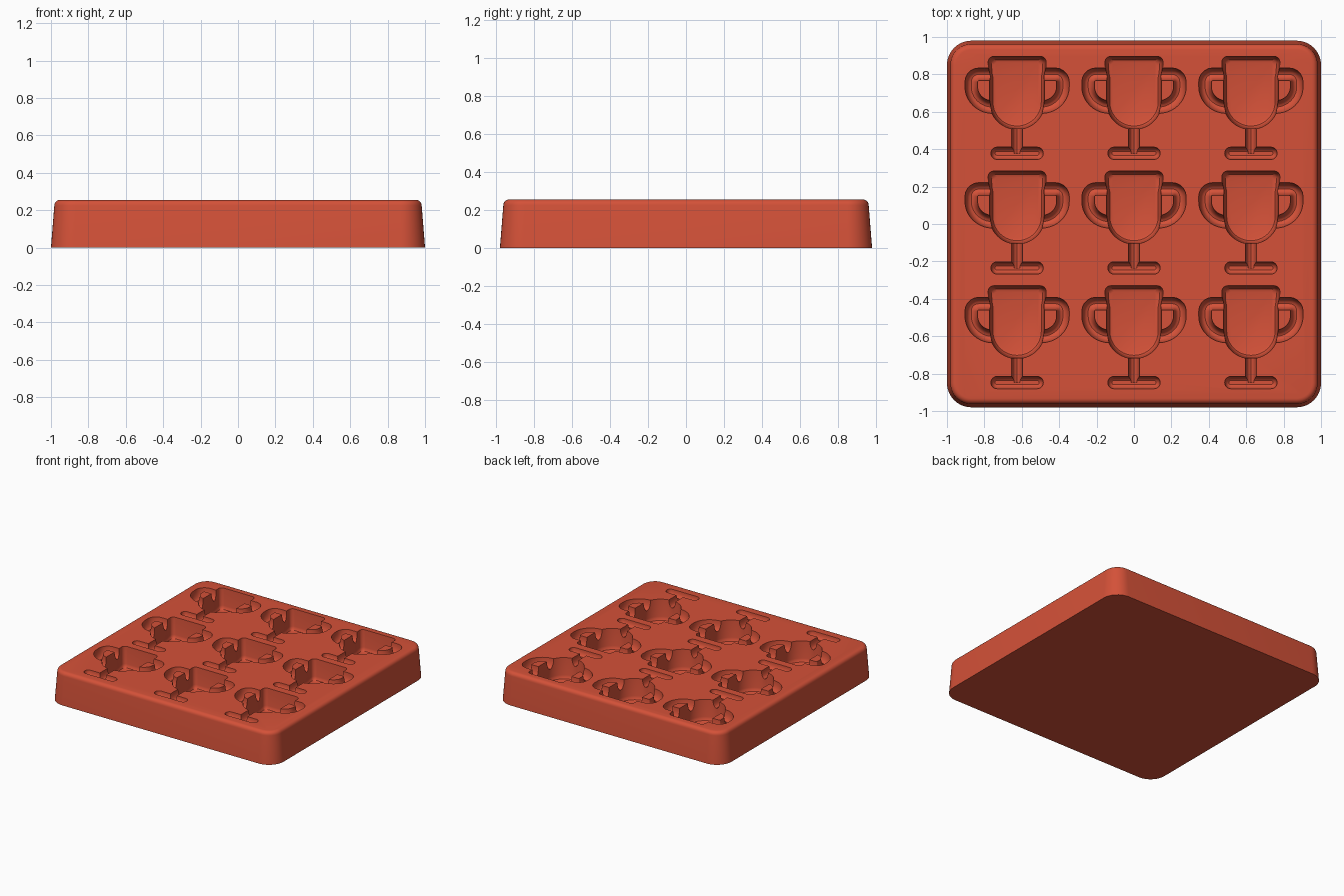
import bpy
import bmesh
from math import sin, cos, pi, radians
from mathutils import Vector

if "Cube" in bpy.data.objects:
    bpy.data.objects.remove(bpy.data.objects["Cube"])

TOP = 0.255          # height of the tray
PITCH = (0.625, 0.613)   # spacing of the cavities

red = bpy.data.materials.new("red_silicone")
red.use_nodes = True
red.diffuse_color = (0.66, 0.083, 0.04, 1)
red.node_tree.nodes["Principled BSDF"].inputs["Base Color"].default_value = red.diffuse_color


def rounded_rect(hx, hy, r, z, y0=0, steps=10):
    """Ring of points around a rounded rectangle."""
    ring = []
    for k, (sx, sy) in enumerate([(1, 1), (-1, 1), (-1, -1), (1, -1)]):
        for i in range(steps + 1):
            a = (k + i / steps) * pi / 2
            ring.append(Vector((sx * (hx - r) + r * cos(a),
                                y0 + sy * (hy - r) + r * sin(a), z)))
    return ring


def sweep(path, radius, depth, sides=20):
    """Rings of an upright ellipse carried along a flat path."""
    pts = [Vector((x, y, TOP + 0.002)) for x, y in path]
    rings = []
    for i, p in enumerate(pts):
        t = (pts[min(i + 1, len(pts) - 1)] - pts[max(i - 1, 0)]).normalized()
        side = Vector((-t.y, t.x, 0))
        rings.append([p + side * radius * cos(2 * pi * k / sides)
                      + Vector((0, 0, depth * sin(2 * pi * k / sides))) for k in range(sides)])
    return rings


def loft(bm, rings, shift=(0, 0)):
    """Closed skin through a list of rings, with both ends capped."""
    move = Vector((shift[0], shift[1], 0))
    rows = [[bm.verts.new(p + move) for p in ring] for ring in rings]
    n = len(rows[0])
    for a, b in zip(rows, rows[1:]):
        for i in range(n):
            bm.faces.new((a[i], a[(i + 1) % n], b[(i + 1) % n], b[i]))
    bm.faces.new(rows[0])
    bm.faces.new(rows[-1])


def make_object(name, bm):
    bmesh.ops.recalc_face_normals(bm, faces=bm.faces)
    mesh = bpy.data.meshes.new(name)
    bm.to_mesh(mesh)
    bm.free()
    mesh.materials.append(red)
    obj = bpy.data.objects.new(name, mesh)
    bpy.context.collection.objects.link(obj)
    return obj


# Tray block: drafted sides and a rounded top edge
bm = bmesh.new()
edge = [(0, 0), (0.018, 0.225)]
edge += [(0.018 + 0.03 * (1 - cos(a)), 0.225 + 0.03 * sin(a))
         for a in [radians(d) for d in (18, 36, 54, 72, 90)]]
loft(bm, [rounded_rect(1 - i, 0.98 - i, 0.13 - i, z) for i, z in edge])
tray = make_object("mould_tray", bm)

# Goblet bowl: half outline mirrored, then sunk with a rounded floor edge
half = [(0.125 + 0.03 * sin(a), 0.253 + 0.03 * cos(a))
        for a in [i * pi / 12 for i in range(7)]]
half += [(0.153, 0.21), (0.147, 0.18)]
half += [(0.147 * cos(a), 0.035 - 0.142 * sin(a)) for a in [i * pi / 28 for i in range(14)]]
bowl = half + [(0, -0.107)] + [(-x, y) for x, y in reversed(half)]


def bowl_ring(inset, z):
    return [Vector((x * (1 - inset / 0.15), 0.088 + (y - 0.088) * (1 - inset / 0.195), z))
            for x, y in bowl]


wall = [(0, 0.3), (0, TOP), (0.008, 0.12), (0.011, 0.105), (0.018, 0.093), (0.03, 0.088)]
bowl_rings = [bowl_ring(i, z) for i, z in wall]

# Handle: across the top, round the corner and sweeping back to the bowl
handle = [(0.115, 0.187), (0.16, 0.187), (0.205, 0.187)]
handle += [(0.205 + 0.04 * sin(a), 0.147 + 0.04 * cos(a)) for a in [i * pi / 10 for i in range(1, 6)]]
handle += [(0.13 + 0.115 * cos(a), 0.12 - 0.108 * sin(a)) for a in [i * pi / 20 for i in range(11)]]
handle += [(0.1, 0.012)]

# Foot: pill-shaped groove with a round bottom
foot_rings = [rounded_rect(0.14, 0.033, 0.0325, 0.3, -0.235, 6)]
for k in range(6):
    a = k * pi / 12.5
    i = 0.032 * (1 - cos(a))
    foot_rings.append(rounded_rect(0.14 - i, 0.033 - i, 0.0325 - i, TOP - 0.05 * sin(a), -0.235, 6))

parts = {
    "bowl_cutter": [bowl_rings],
    "handle_cutter": [sweep([(s * x, y) for x, y in handle], 0.034, 0.075) for s in (1, -1)],
    "stem_cutter": [sweep([(0, -0.235), (0, -0.06)], 0.029, 0.06)],
    "foot_cutter": [foot_rings],
}

# Sink a three by three grid of cavities
cutters = []
for name, lofts in parts.items():
    bm = bmesh.new()
    for cx in (-1, 0, 1):
        for cy in (-1, 0, 1):
            for rings in lofts:
                loft(bm, rings, (cx * PITCH[0], cy * PITCH[1]))
    cutter = make_object(name, bm)
    cutter.hide_render = True
    cutters.append(cutter)
    mod = tray.modifiers.new(name, "BOOLEAN")
    mod.operation = "DIFFERENCE"
    mod.solver = "EXACT"
    mod.object = cutter

# Keep the carved mesh and drop the cutters
bpy.context.view_layer.update()
deps = bpy.context.evaluated_depsgraph_get()
carved = bpy.data.meshes.new_from_object(tray.evaluated_get(deps))
tray.modifiers.clear()
tray.data = carved
for cutter in cutters:
    bpy.data.objects.remove(cutter)

bpy.ops.object.select_all(action="DESELECT")
tray.select_set(True)
bpy.context.view_layer.objects.active = tray
bpy.ops.object.shade_smooth_by_angle(angle=radians(35))
